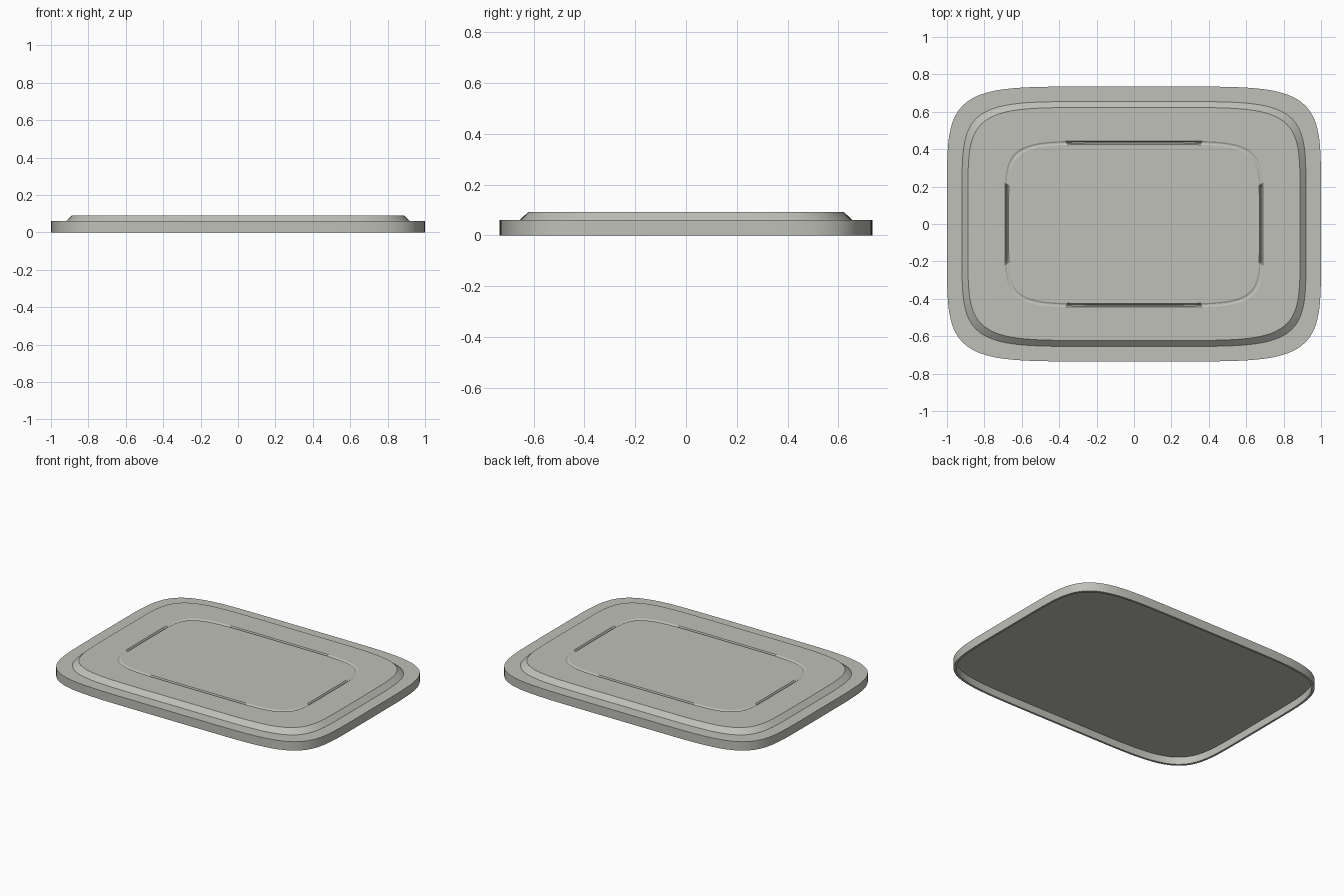
import bpy, bmesh, math

old = bpy.data.objects.get("Cube")
if old:
    bpy.data.objects.remove(old, do_unlink=True)

HALF_X, HALF_Y = 1.0, 0.735   # outer half sizes
STEPS, POWER = 192, 6         # outline resolution and corner squareness

grey = bpy.data.materials.new("warm_grey")
grey.use_nodes = True
colour = (0.53, 0.53, 0.49, 1)
grey.diffuse_color = colour
grey.node_tree.nodes["Principled BSDF"].inputs["Base Color"].default_value = colour


def outline(a, b):
    """Points of a soft-cornered rectangle with half sizes a and b."""
    pts = []
    for i in range(STEPS):
        t = math.tau * i / STEPS
        c, s = math.cos(t), math.sin(t)
        r = (abs(c) ** POWER + abs(s) ** POWER) ** (-1 / POWER)
        pts.append((a * r * c, b * r * s))
    return pts


def groove_depth(x, y):
    """Deep slots in the middle of each side, shallow around the corners."""
    return 0.014 if abs(x) < 0.36 or abs(y) < 0.2 else 0.004


bm = bmesh.new()


def ring(a, b, z, groove=False):
    return [bm.verts.new((x, y, z - (groove_depth(x, y) if groove else 0)))
            for x, y in outline(a, b)]


# Hollow underside, outer wall, ledge and sloped raised panel: inset and height
profile = [(0.014, 0.05), (0.014, 0), (0, 0), (0, 0.06), (0.08, 0.06), (0.112, 0.091)]
rings = [ring(HALF_X - d, HALF_Y - d, z) for d, z in profile]

# Groove pressed into the panel
for d, sunk in ((0, False), (0.007, True), (0.013, True), (0.02, False)):
    rings.append(ring(0.69 - d, 0.445 - d, 0.091, sunk))

# Skin between the rings, then close the underside and the panel centre
for low, high in zip(rings, rings[1:]):
    for i in range(STEPS):
        j = (i + 1) % STEPS
        bm.faces.new((low[i], low[j], high[j], high[i]))
bm.faces.new(rings[0][::-1])
bm.faces.new(rings[-1])
bmesh.ops.recalc_face_normals(bm, faces=bm.faces[:])

mesh = bpy.data.meshes.new("lid")
bm.to_mesh(mesh)
bm.free()
mesh.materials.append(grey)
lid = bpy.data.objects.new("lid", mesh)
bpy.context.collection.objects.link(lid)

# Smooth round the corners, crisp along the steps
bpy.ops.object.select_all(action="DESELECT")
lid.select_set(True)
bpy.context.view_layer.objects.active = lid
bpy.ops.object.shade_smooth_by_angle(angle=math.radians(18))
